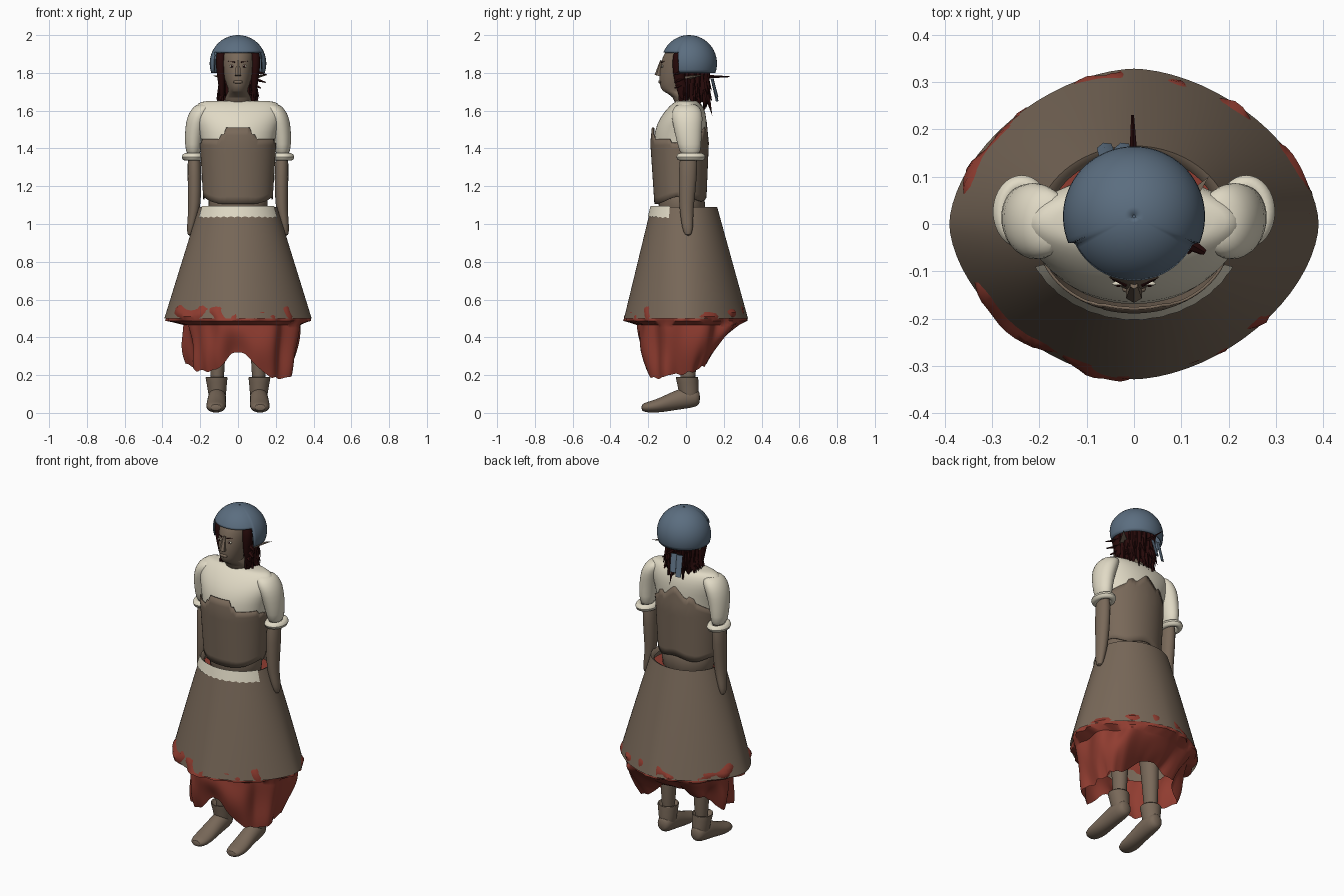
import bpy, bmesh, math, random
from math import sin, cos, pi, radians
from mathutils import Vector, noise

random.seed(4)
cube = bpy.data.objects.get("Cube")
if cube:
    bpy.data.objects.remove(cube)


def material(name, rgb):
    m = bpy.data.materials.new(name)
    m.use_nodes = True
    m.diffuse_color = (*rgb, 1)
    m.node_tree.nodes["Principled BSDF"].inputs["Base Color"].default_value = (*rgb, 1)
    return m


BROWN = material("brown", (.19, .14, .10))
CREAM = material("cream", (.75, .70, .56))
BLUE = material("slate blue", (.105, .155, .215))
RED = material("brick red", (.28, .046, .03))
HAIR = material("dark hair", (.02, .003, .003))


def finish(name, bm, mat, subsurf=0, thick=0, angle=50):
    bmesh.ops.recalc_face_normals(bm, faces=bm.faces)
    mesh = bpy.data.meshes.new(name)
    bm.to_mesh(mesh)
    bm.free()
    mesh.materials.append(mat)
    ob = bpy.data.objects.new(name, mesh)
    bpy.context.collection.objects.link(ob)
    if thick:
        mod = ob.modifiers.new("thickness", "SOLIDIFY")
        mod.thickness = thick
    if subsurf:
        mod = ob.modifiers.new("smooth", "SUBSURF")
        mod.levels = mod.render_levels = subsurf
    bpy.ops.object.select_all(action="DESELECT")
    ob.select_set(True)
    bpy.context.view_layer.objects.active = ob
    bpy.ops.object.shade_smooth_by_angle(angle=radians(angle))
    return ob


def sheet(name, nu, nv, fn, mat, span=None, caps=False, **kw):
    """Surface fn(angle, v); span limits the angle in degrees, None closes the ring."""
    bm = bmesh.new()
    a0, a1 = span or (0, 360)
    cols = nu + 1 if span else nu
    rows = [[bm.verts.new(fn(radians(a0 + (a1 - a0) * i / nu), j / nv))
             for i in range(cols)] for j in range(nv + 1)]
    for low, high in zip(rows, rows[1:]):
        for i in range(nu):
            k = (i + 1) % cols
            bm.faces.new((low[i], low[k], high[k], high[i]))
    if caps:
        bm.faces.new(rows[0])
        bm.faces.new(rows[-1])
    return finish(name, bm, mat, **kw)


def loft(name, rings, mat, side=1, axis="z", sides=16, subsurf=1):
    """Rings are (position, centre x, other centre, x radius, other radius)."""
    def fn(a, v):
        t, cx, co, rx, ro = rings[round(v * (len(rings) - 1))]
        x, o = side * cx + rx * cos(a), co + ro * sin(a)
        return (x, o, t) if axis == "z" else (x, t, o)
    return sheet(name, sides, len(rings) - 1, fn, mat, caps=True, subsurf=subsurf)


def spike(name, a, b, r, mat, sides=5, flat=1, tip=0):
    a, b = Vector(a), Vector(b)
    bm = bmesh.new()
    bmesh.ops.create_cone(bm, cap_ends=True, segments=sides, radius1=r,
                          radius2=tip, depth=(b - a).length)
    bmesh.ops.scale(bm, vec=(1, flat, 1), verts=bm.verts)
    q = (b - a).to_track_quat("Z", "Y")
    bmesh.ops.transform(bm, matrix=q.to_matrix().to_4x4(), verts=bm.verts)
    bmesh.ops.translate(bm, vec=(a + b) / 2, verts=bm.verts)
    return finish(name, bm, mat)


def blob(name, centre, size, mat):
    bm = bmesh.new()
    bmesh.ops.create_uvsphere(bm, u_segments=12, v_segments=8, radius=1)
    bmesh.ops.scale(bm, vec=size, verts=bm.verts)
    bmesh.ops.translate(bm, vec=centre, verts=bm.verts)
    return finish(name, bm, mat)


def power(c, n):
    return math.copysign(abs(c) ** (2 / n), c)


# Skirt: round at the waist, softly diamond shaped at the hem, with a turned-in rim
def skirt_point(a, z, scale=1):
    t = (1.09 - z) / .59
    n = 2 - .28 * t
    return (scale * (.207 + .183 * t) * power(cos(a), n),
            -.01 * (1 - t) + scale * (.175 + .153 * t) * power(sin(a), n), z)


sheet("skirt", 72, 12, lambda a, v: skirt_point(a, 1.09 - .59 * v), BROWN)
sheet("skirt_rim", 72, 2, lambda a, v: skirt_point(a, 1.09 - .02 * v * v, 1 - .13 * v), BROWN)
sheet("belt", 60, 4, lambda a, v: skirt_point(
    a, 1.096 - v * (.066 - .008 * abs(sin(a)) + .003 * sin(a * 37)), 1.025),
    CREAM, span=(205, 335))
loft("petticoat_waist", [(1.03, 0, -.01, .2, .17), (1.04, 0, -.01, .2, .17)], RED,
     subsurf=0, sides=32)

# Petticoat: lumpy edge pushing through the hem, then hanging folds
HEM = (.21, .25, .37, .33, .25, .22, .23, .18)


def hem_height(a):
    k = (a / (pi / 4)) % 8
    i, f = int(k), k % 1
    f = f * f * (3 - 2 * f)
    return HEM[i] * (1 - f) + HEM[(i + 1) % 8] * f + .09 * max(0, -sin(a)) ** 24


def petticoat_point(a, v):
    p = Vector((cos(a), sin(a), 0))
    if v < .25:
        z = .6 - .135 * v / .25
        bulge = .075 * noise.noise(p * 5 + Vector((3, 1, z * 16)))
        bulge += .03 * max(0, cos(a - radians(235))) ** 6
        drop = max(0, .5 - z) * 1.6 + max(0, z - .545) * 1.1
        return skirt_point(a, z, .985 + bulge - drop)
    t = (v - .25) / .75
    low = hem_height(a) + .015 * noise.noise(p * 6)
    z = .465 + (low - .465) * t
    rx = .285 if p.x < 0 else .32
    ry = .245 if p.y < 0 else .27 - .12 * t
    fold = 1 + .16 * noise.noise(p * 2.6 + Vector((0, 0, t))) + .025 * sin(a * 9)
    flare = fold * (1 - .13 * t * t)
    return (rx * flare * power(p.x, 2.3), ry * flare * power(p.y, 2.3), z)


sheet("petticoat", 120, 24, petticoat_point, RED, angle=40)

# Torso
loft("waist", [(.98, 0, -.02, .15, .12), (1.1, 0, -.02, .157, .125), (1.22, 0, -.03, .165, .125)],
     BROWN, sides=24)
loft("blouse", [(1.2, 0, -.03, .165, .125), (1.4, 0, -.032, .19, .14), (1.49, 0, -.03, .203, .14),
                (1.56, 0, -.015, .232, .125), (1.61, 0, -.002, .232, .1), (1.64, 0, .005, .215, .075),
                (1.652, 0, .005, .18, .055), (1.653, 0, .005, .08, .05)], CREAM, sides=28)


def bodice_point(a, v):
    x = abs(.2 * cos(a))
    if sin(a) < 0:
        top = 1.51 if x < .07 else 1.475 if x < .1 else 1.45 - .02 * (x > .19)
        low = 1.105 + .04 * (x / .2) ** 4
    else:
        top = 1.42 + .09 * sin(a) ** 2 + .05 * max(0, 1 - x / .06) + .02 * (.08 < x < .12)
        low = 1.13 + .01 * sin(a * 5)
    z = low + (top - low) * v
    t = min((z - 1.1) / .33, 1)
    over = max(0, z - 1.43)
    return ((.182 + .02 * t) * cos(a), -.03 - .004 * t + (.137 + .018 * t - .1 * over) * sin(a), z)


sheet("bodice", 90, 10, bodice_point, BROWN, thick=.006)

# Head, neck and face
loft("head", [(1.6, 0, .005, .074, .06), (1.68, 0, 0, .073, .062), (1.7, 0, -.06, .045, .07),
              (1.735, 0, -.052, .062, .088), (1.79, 0, -.03, .078, .115), (1.85, 0, -.015, .086, .12),
              (1.92, 0, 0, .09, .115), (1.96, 0, .01, .05, .06)], BROWN, sides=20)
spike("nose", (0, -.128, 1.865), (0, -.148, 1.785), .009, BROWN, 6, tip=.019)
blob("lips", (0, -.138, 1.752), (.026, .009, .009), BROWN)
for s, side in ((1, "left"), (-1, "right")):
    blob(side + "_eye", (s * .033, -.126, 1.835), (.014, .005, .007), CREAM)
    blob(side + "_pupil", (s * .033, -.13, 1.835), (.006, .003, .006), HAIR)
    spike(side + "_brow", (s * .016, -.13, 1.856), (s * .055, -.112, 1.862), .004, HAIR)
    loft(side + "_sidelock", [(1.65, .085, -.01, .012, .02), (1.72, .085, -.025, .018, .03),
                              (1.8, .09, -.04, .024, .032), (1.87, .093, -.04, .03, .035),
                              (1.925, .085, -.035, .025, .03)], HAIR, s, sides=10)
spike("left_ear", (.08, .01, 1.775), (.158, .1, 1.79), .028, BROWN, 6, .4)
spike("right_ear", (-.08, .0, 1.775), (-.13, .05, 1.785), .026, BROWN, 6, .4)


# Hair with a ragged lower edge, loose strands and a thin tail
def hair_point(a, v):
    low = 1.64 + .022 * sin(a * 17) + .015 * sin(a * 29)
    z = 1.92 + (low - 1.92) * v
    r = (1 - .12 * v) * (1 + .05 * sin(a * 23 + v * 3))
    return (.106 * r * cos(a), .01 + .118 * r * sin(a), z)


sheet("hair", 80, 8, hair_point, HAIR, span=(-28, 208), thick=.012, angle=30)
for i in range(30):
    a = radians(random.uniform(-20, 200))
    z = random.uniform(1.68, 1.78)
    start = (.085 * cos(a), .01 + .1 * sin(a), z)
    end = (.115 * cos(a), .01 + .13 * sin(a), z - random.uniform(.06, .12))
    spike("hair_strand", start, end, .016, HAIR, 4)
for z, x in ((1.72, .12), (1.75, .145), (1.79, .15)):
    spike("loose_lock", (.08, -.02, z + .02), (x, -.06, z), .022, HAIR, 4, .5, .006)
spike("hair_tail", (0, .09, 1.78), (-.003, .23, 1.78), .012, HAIR, 4, .9, .003)
for x, low in ((-.055, 1.65), (-.018, 1.67)):
    spike("hair_ribbon", (x, .138, 1.77), (x - .008, .165, low), .018, BLUE, 4, .45, .016)


# Helmet: open dome, cut higher over the face
def helmet_point(a, v):
    low = 1.91 if sin(a) < -.41 else 1.8
    end = math.acos((low - 1.85) / .15)
    t = .02 + (end - .02) * v
    return (.15 * sin(t) * cos(a), .016 + .148 * sin(t) * sin(a), 1.85 + .15 * cos(t))


sheet("helmet", 96, 16, helmet_point, BLUE, thick=.008)
blob("helmet_button", (0, .016, 1.996), (.012, .012, .004), BLUE)

# Arms, sleeves, legs and boots
for s, side in ((1, "left"), (-1, "right")):
    loft(side + "_sleeve", [(1.355, .235, .024, .038, .052), (1.42, .237, .018, .045, .064),
                            (1.5, .228, .01, .054, .075), (1.565, .212, .006, .06, .085),
                            (1.61, .19, .004, .058, .078), (1.638, .17, .004, .045, .05)], CREAM, s)
    sheet(side + "_cuff", 32, 8, lambda a, v: (
        s * .237 + (.042 + .019 * cos(v * 2 * pi)) * cos(a),
        .026 + (.058 + .019 * cos(v * 2 * pi)) * sin(a),
        1.355 + .02 * sin(v * 2 * pi)), CREAM)
    loft(side + "_arm", [(1.4, .232, .015, .036, .05), (1.25, .23, .01, .038, .05),
                         (1.1, .23, .002, .034, .04), (1.04, .238, .005, .028, .034),
                         (.98, .25, .008, .022, .03), (.935, .255, .012, .012, .016)], BROWN, s)
    loft(side + "_leg", [(.1, .11, .01, .036, .04), (.3, .11, .01, .04, .046),
                         (.6, .1, 0, .06, .07), (.95, .08, 0, .07, .08)], BROWN, s)
    loft(side + "_boot_shaft", [(.05, .11, .02, .042, .045), (.11, .11, .015, .049, .054),
                                (.165, .113, .008, .056, .058), (.19, .114, .005, .061, .062),
                                (.192, .114, .005, .054, .055), (.16, .113, .005, .048, .05)],
         BROWN, s)
    loft(side + "_boot_foot", [(.075, .11, .08, .025, .03), (.055, .11, .08, .044, .05),
                               (0, .111, .082, .05, .06), (-.08, .113, .06, .05, .05),
                               (-.15, .116, .037, .055, .037), (-.205, .117, .03, .05, .029),
                               (-.238, .117, .028, .03, .018)], BROWN, s, "y")
